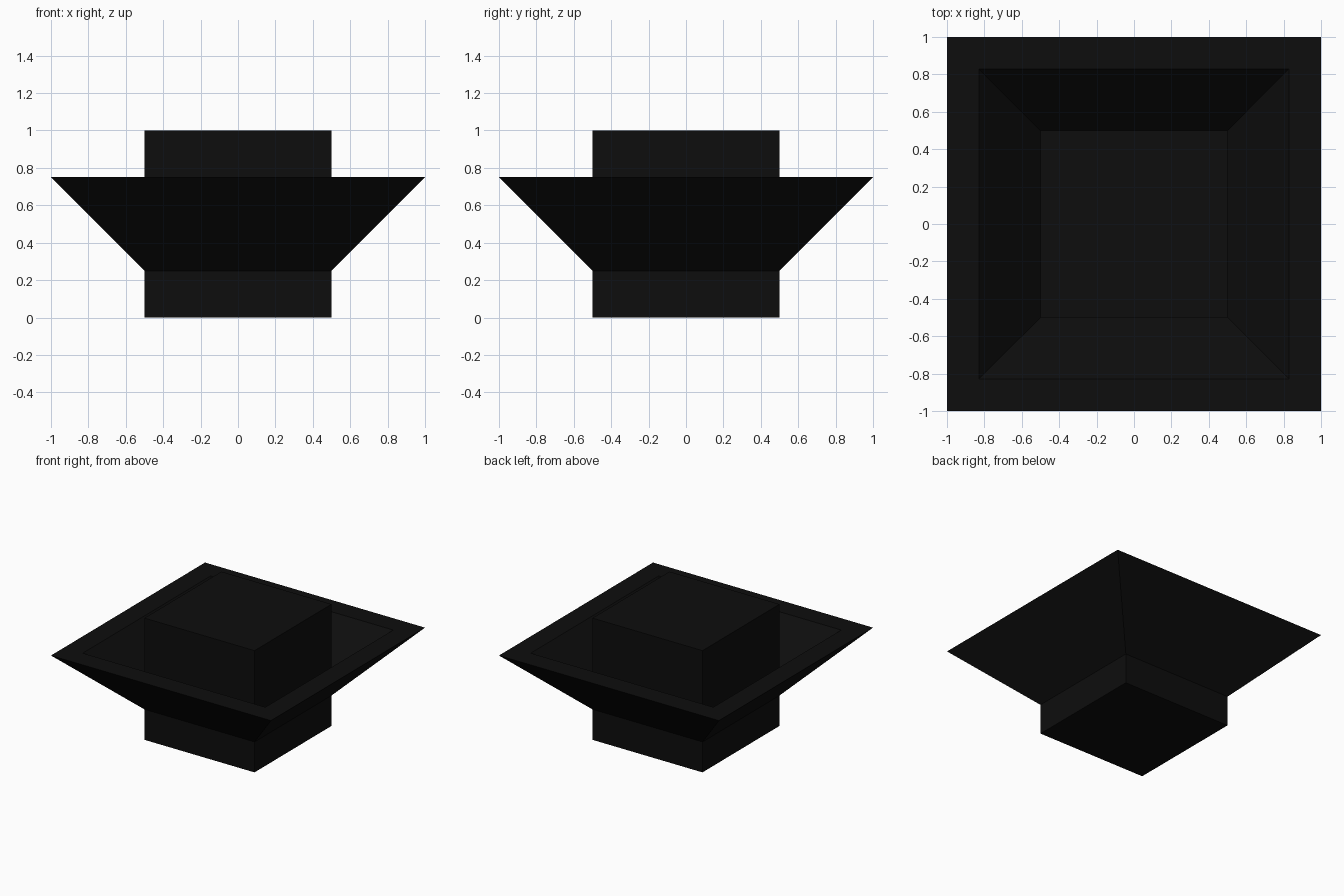
import bpy, bmesh

if "Cube" in bpy.data.objects:
    bpy.data.objects.remove(bpy.data.objects["Cube"])

black = bpy.data.materials.new("black")
black.diffuse_color = (0.004, 0.004, 0.004, 1)
black.use_nodes = True
black.node_tree.nodes["Principled BSDF"].inputs["Base Color"].default_value = black.diffuse_color


def square_sweep(name, profile, closed):
    """Sweep a (half width, height) profile around a square."""
    bm = bmesh.new()
    rings = [[bm.verts.new((sx * r, sy * r, z))
              for sx, sy in ((-1, -1), (1, -1), (1, 1), (-1, 1))]
             for r, z in profile]
    n = len(rings)
    for i in range(n if closed else n - 1):
        a, b = rings[i], rings[(i + 1) % n]
        for k in range(4):
            j = (k + 1) % 4
            bm.faces.new((a[k], a[j], b[j], b[k]))
    if not closed:
        bm.faces.new(rings[0][::-1])
        bm.faces.new(rings[-1])
    bmesh.ops.recalc_face_normals(bm, faces=bm.faces)
    me = bpy.data.meshes.new(name)
    bm.to_mesh(me)
    bm.free()
    me.materials.append(black)
    ob = bpy.data.objects.new(name, me)
    bpy.context.collection.objects.link(ob)
    return ob


# central block
square_sweep("core_block", [(0.5, 0.0), (0.5, 0.25), (0.5, 0.42), (0.5, 1.0)], False)
# flared collar with a flat rim and a sloping inner trough
square_sweep("flared_collar", [(0.5, 0.25), (1.0, 0.75), (0.83, 0.75), (0.5, 0.42)], True)
